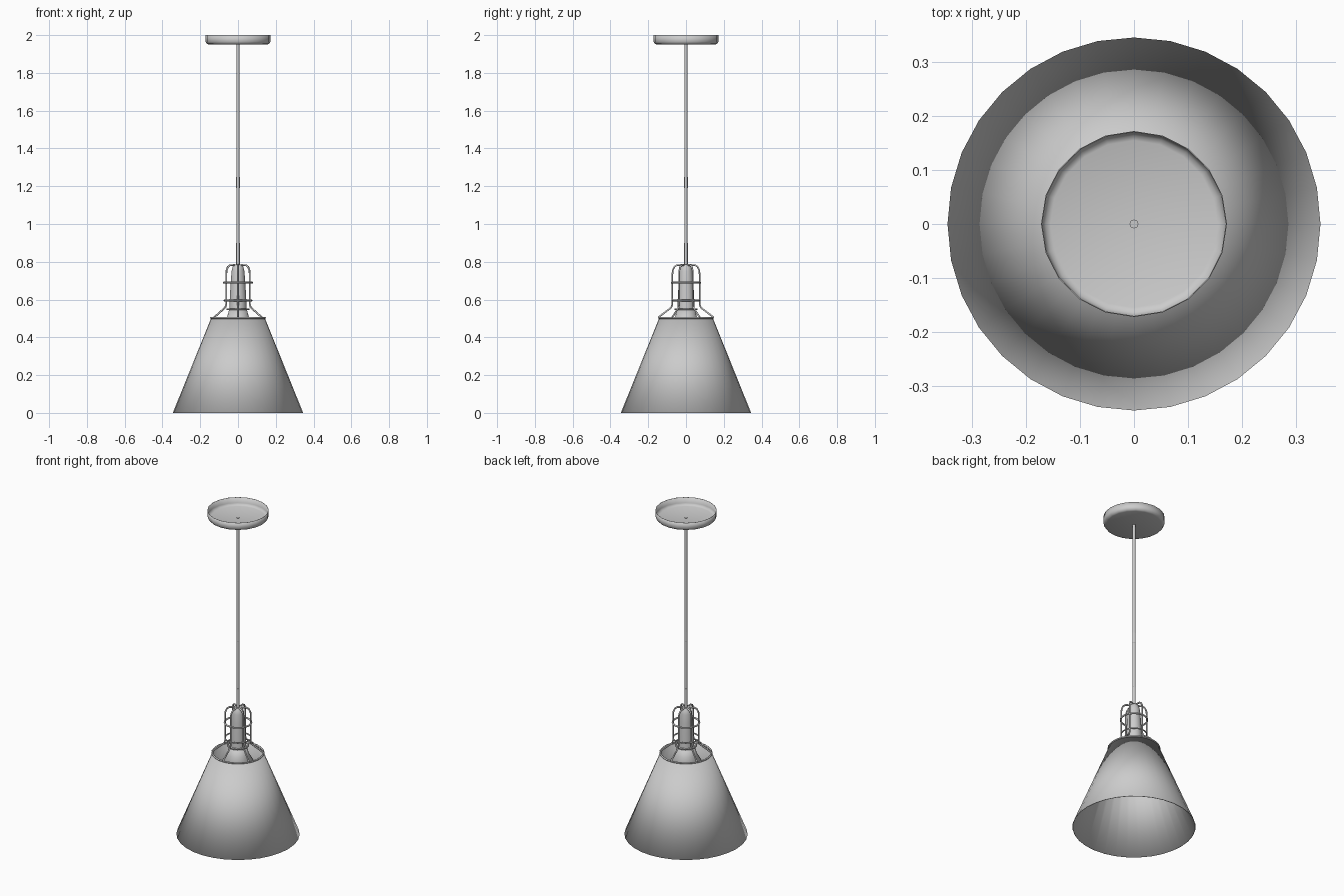
import bpy
import bmesh
from math import cos, sin, pi, radians

cube = bpy.data.objects.get("Cube")
if cube:
    bpy.data.objects.remove(cube)

metal = bpy.data.materials.new("light grey metal")
metal.use_nodes = True
metal.diffuse_color = (0.6, 0.6, 0.6, 1)
metal.node_tree.nodes["Principled BSDF"].inputs["Base Color"].default_value = (0.6, 0.6, 0.6, 1)


def add(name, data):
    obj = bpy.data.objects.new(name, data)
    bpy.context.collection.objects.link(obj)
    data.materials.append(metal)
    return obj


def lathe(name, profile, sides, thickness=0, closed=False, sharp=35):
    """Spin (radius, height) points, listed bottom to top, around z."""
    bm = bmesh.new()
    rings = []
    for r, z in profile:
        if r == 0:
            rings.append([bm.verts.new((0, 0, z))] * sides)
        else:
            rings.append([bm.verts.new((r * cos(2 * pi * j / sides), r * sin(2 * pi * j / sides), z))
                          for j in range(sides)])
    pairs = list(zip(rings, rings[1:]))
    if closed:
        pairs.append((rings[-1], rings[0]))
    for low, high in pairs:
        for j in range(sides):
            k = (j + 1) % sides
            corners = list(dict.fromkeys((low[j], low[k], high[k], high[j])))
            bm.faces.new(corners).smooth = True
    mesh = bpy.data.meshes.new(name)
    bm.to_mesh(mesh)
    bm.free()
    mesh.set_sharp_from_angle(angle=radians(sharp))
    obj = add(name, mesh)
    if thickness:
        solid = obj.modifiers.new("thickness", "SOLIDIFY")
        solid.thickness = thickness
        solid.offset = -1
    return obj


def ring(name, radius, z, wire):
    section = [(radius + wire * cos(a * pi / 4), z + wire * sin(a * pi / 4)) for a in range(8)]
    return lathe(name, section, 32, closed=True, sharp=60)


def tube(name, radius, low, high):
    return lathe(name, [(0, low), (radius, low), (radius, high), (0, high)], 16)


# Conical shade, open at both ends
lathe("shade", [(0.345, 0), (0.143, 0.5)], 32, thickness=0.003)
ring("shade_top_ring", 0.143, 0.503, 0.005)

# Ceiling canopy: shallow cup open at the top
lathe("canopy", [(0, 1.95), (0.155, 1.95), (0.165, 1.954), (0.172, 1.965), (0.172, 2)],
      20, thickness=0.002, sharp=50)

# Hanging rod with its couplings
tube("rod", 0.008, 0.78, 1.955)
tube("middle_coupling", 0.0095, 1.19, 1.25)
tube("lower_coupling", 0.0095, 0.78, 0.9)

# Lamp socket and the flared collar below it
lathe("socket", [(0.046, 0.55), (0.043, 0.62), (0.038, 0.7), (0.034, 0.75),
                 (0.028, 0.775), (0.02, 0.785), (0, 0.785)], 24)
lathe("socket_collar", [(0.1, 0.43), (0.06, 0.5), (0.046, 0.55)], 24, thickness=0.003)

# Wire cage: six bent bars joined by rings
bar_path = [(0.02, 0.783), (0.048, 0.782), (0.062, 0.773), (0.07, 0.755),
            (0.072, 0.735), (0.072, 0.575), (0.078, 0.558), (0.146, 0.506)]
for i in range(6):
    angle = pi / 2 + i * pi / 3
    curve = bpy.data.curves.new(f"cage_bar_{i + 1}", "CURVE")
    curve.dimensions = "3D"
    curve.bevel_depth = 0.005
    curve.bevel_resolution = 1
    curve.use_fill_caps = True
    spline = curve.splines.new("POLY")
    spline.points.add(len(bar_path) - 1)
    for point, (r, z) in zip(spline.points, bar_path):
        point.co = (r * cos(angle), r * sin(angle), z, 1)
    spline.use_smooth = True
    add(curve.name, curve)

ring("cage_upper_ring", 0.075, 0.69, 0.005)
ring("cage_middle_ring", 0.073, 0.595, 0.004)
ring("cage_lower_ring", 0.058, 0.548, 0.004)
